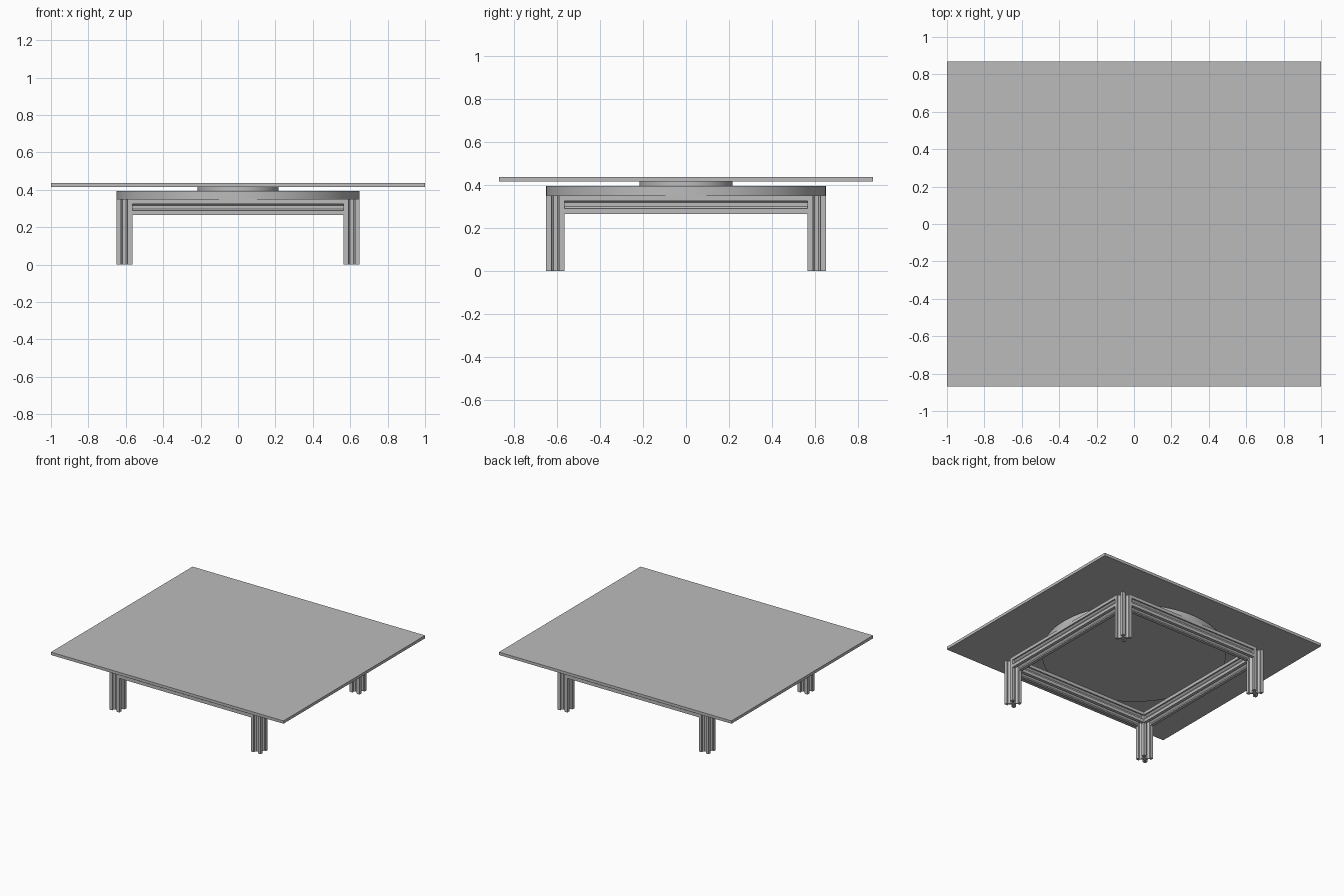
import bpy
import bmesh
from math import radians
from mathutils import Matrix

if "Cube" in bpy.data.objects:
    bpy.data.objects.remove(bpy.data.objects["Cube"])

# One plain grey for every part
grey = bpy.data.materials.new("plain_grey")
grey.use_nodes = True
grey.diffuse_color = (0.5, 0.5, 0.5, 1)
grey.node_tree.nodes["Principled BSDF"].inputs["Base Color"].default_value = grey.diffuse_color

HALF = 0.0425      # half width of an aluminium bar
OUTER = 0.65       # half width of the base frame
FRAME_TOP = 0.35


def disc(name, radius, bottom, top):
    bpy.ops.mesh.primitive_cylinder_add(vertices=128, radius=radius, depth=top - bottom,
                                        location=(0, 0, (bottom + top) / 2))
    obj = bpy.context.object
    obj.name = name
    obj.data.materials.append(grey)
    bpy.ops.object.shade_smooth_by_angle(angle=radians(30))


def slotted_profile():
    # Half of one face: groove floor, web, lip and corner
    half = [(0.017, 0.009), (0.033, 0.025), (0.033, 0.018), (HALF, 0.018)]
    face = [(x, -y) for x, y in half] + [(x, y) for x, y in reversed(half)]
    # Order the face anticlockwise, ending on the outer corner
    side = face[:4][::-1] + face[4:][::-1] + [(HALF, HALF)]
    points = []
    for _ in range(4):
        points += side
        side = [(-y, x) for x, y in side]
    return points


def bar(name, length, matrix):
    # Slotted bar extruded along its own z axis from the origin
    bm = bmesh.new()
    base = bm.faces.new([bm.verts.new((x, y, 0)) for x, y in slotted_profile()])
    grown = bmesh.ops.extrude_face_region(bm, geom=[base], use_keep_orig=True)
    moved = [g for g in grown["geom"] if isinstance(g, bmesh.types.BMVert)]
    bmesh.ops.translate(bm, verts=moved, vec=(0, 0, length))
    bmesh.ops.recalc_face_normals(bm, faces=bm.faces)
    mesh = bpy.data.meshes.new(name)
    bm.to_mesh(mesh)
    bm.free()
    mesh.materials.append(grey)
    obj = bpy.data.objects.new(name, mesh)
    obj.matrix_world = matrix
    bpy.context.collection.objects.link(obj)


# Four upright legs
centre = OUTER - HALF
for x_name, sx in (("left", 1), ("right", -1)):
    for y_name, sy in (("front", -1), ("back", 1)):
        bar(f"{y_name}_{x_name}_leg", FRAME_TOP,
            Matrix.Translation((sx * centre, sy * centre, 0)))

# Four rails between the legs
span = 2 * (centre - HALF)
height = FRAME_TOP - HALF
for i, name in enumerate(("left", "back", "right", "front")):
    turn = Matrix.Rotation(radians(90 * i), 4, "Z")
    lay = Matrix.Translation((centre, span / 2, height)) @ Matrix.Rotation(radians(90), 4, "X")
    bar(f"{name}_rail", span, turn @ lay)

# Round plate, turning hub and table top
disc("round_plate", OUTER, FRAME_TOP, 0.393)
disc("turning_hub", 0.217, 0.393, 0.415)

bpy.ops.mesh.primitive_cube_add(size=1, location=(0, 0, 0.426))
top = bpy.context.object
top.name = "table_top"
top.scale = (2, 1.74, 0.022)
bpy.ops.object.transform_apply(location=False, rotation=False, scale=True)
top.data.materials.append(grey)
